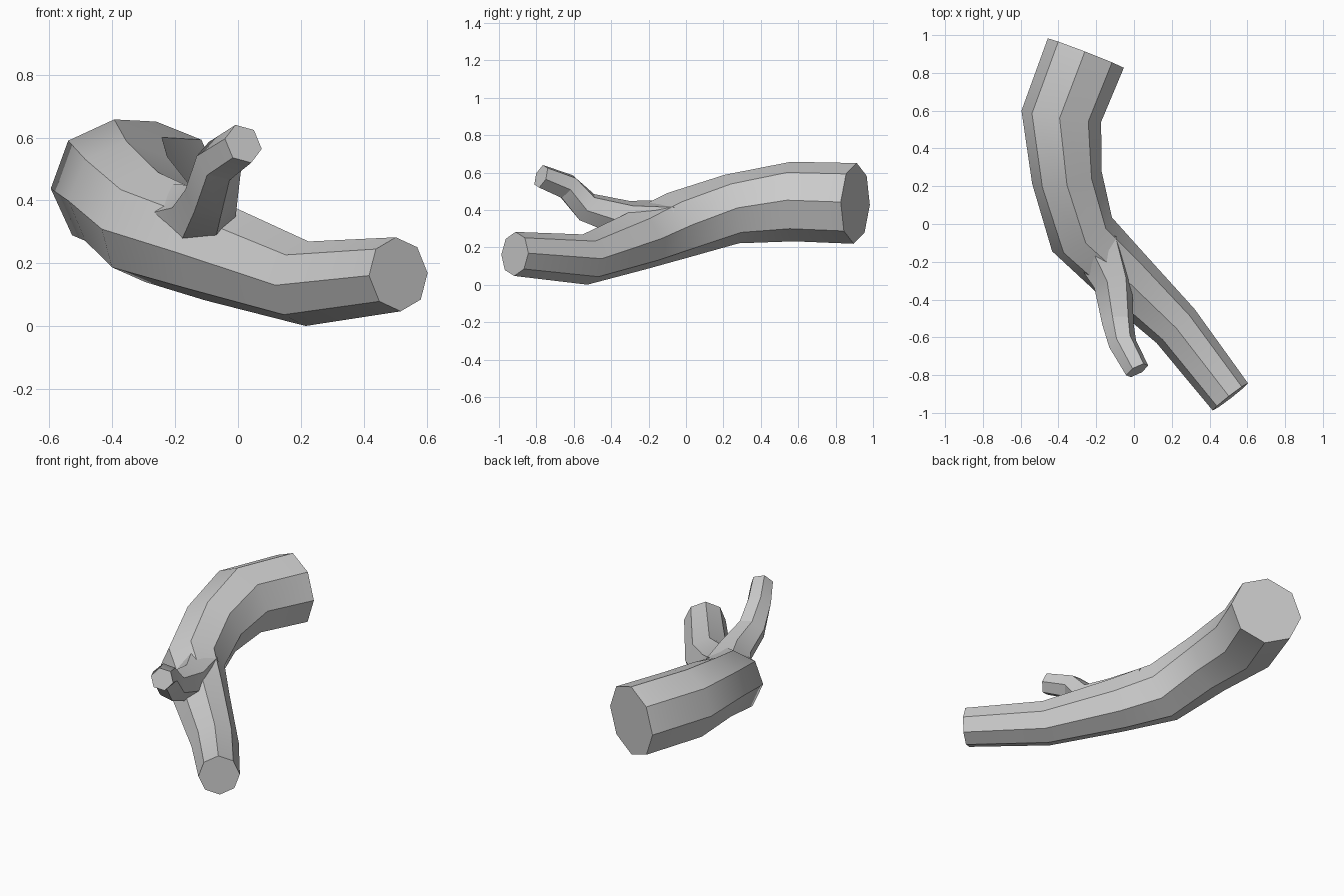
import bpy, bmesh, math
from mathutils import Vector

if "Cube" in bpy.data.objects:
    bpy.data.objects.remove(bpy.data.objects["Cube"])


def tube(name, stations, sides, offset):
    """Loft a capped polygonal tube through (x, y, z, radius) stations."""
    pts = [Vector(s[:3]) for s in stations]
    bm = bmesh.new()
    rings = []
    for i, p in enumerate(pts):
        t = Vector((0, 0, 0))
        if i > 0:
            t += (p - pts[i - 1]).normalized()
        if i < len(pts) - 1:
            t += (pts[i + 1] - p).normalized()
        t.normalize()
        u = t.cross(Vector((0, 0, 1))).normalized()
        v = u.cross(t)
        ring = []
        for k in range(sides):
            a = math.radians(offset) + 2 * math.pi * k / sides
            ring.append(bm.verts.new(p + stations[i][3] * (math.cos(a) * u + math.sin(a) * v)))
        rings.append(ring)
    for a, b in zip(rings, rings[1:]):
        for k in range(sides):
            n = (k + 1) % sides
            bm.faces.new((a[k], a[n], b[n], b[k]))
    bm.faces.new(rings[0])
    bm.faces.new(rings[-1])
    bmesh.ops.recalc_face_normals(bm, faces=bm.faces)
    mesh = bpy.data.meshes.new(name)
    bm.to_mesh(mesh)
    bm.free()
    obj = bpy.data.objects.new(name, mesh)
    bpy.context.collection.objects.link(obj)
    bpy.ops.object.select_all(action='DESELECT')
    obj.select_set(True)
    bpy.context.view_layer.objects.active = obj
    bpy.ops.object.shade_smooth_by_angle(angle=math.radians(30))
    return obj


# Thick main limb, eight sided, from slim front end to thick back end
tube("main_limb", [
    (0.51, -0.915, 0.165, 0.118),
    (0.22, -0.54, 0.135, 0.135),
    (-0.08, -0.25, 0.24, 0.163),
    (-0.275, -0.055, 0.315, 0.182),
    (-0.355, 0.245, 0.405, 0.187),
    (-0.385, 0.57, 0.445, 0.213),
    (-0.255, 0.905, 0.435, 0.216),
], 8, 2)

# Small six sided side branch, flaring where it leaves the limb
tube("side_branch", [
    (-0.19, -0.12, 0.31, 0.15),
    (-0.11, -0.32, 0.35, 0.105),
    (-0.085, -0.53, 0.415, 0.085),
    (-0.06, -0.635, 0.525, 0.075),
    (0.017, -0.775, 0.58, 0.066),
], 6, 15)
